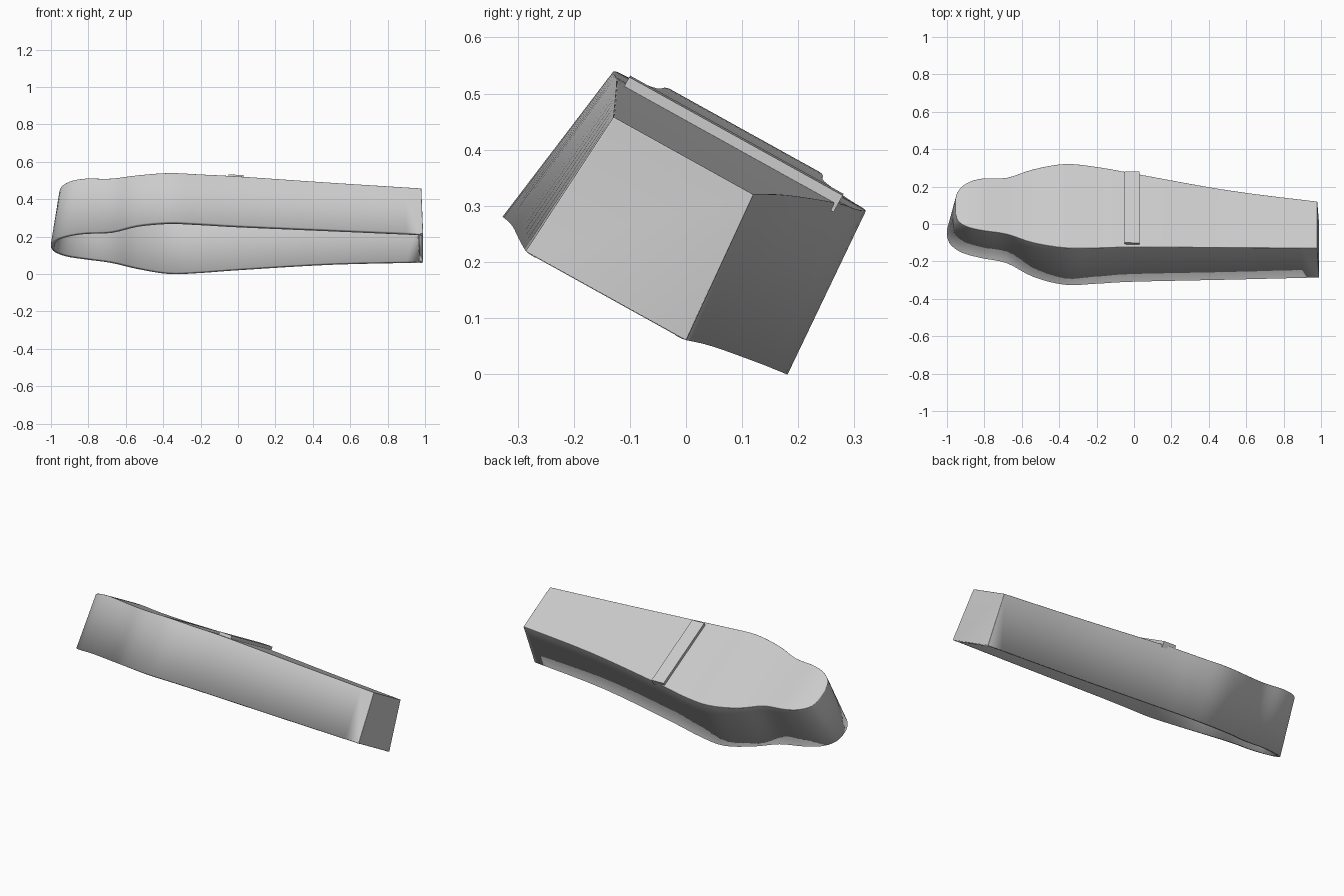
import bpy, bmesh, math
from mathutils import Vector

cube = bpy.data.objects.get("Cube")
if cube:
    bpy.data.objects.remove(cube, do_unlink=True)

TILT = math.radians(29)

stone = bpy.data.materials.new("pale_grey_stone")
stone.use_nodes = True
GREY = (0.6, 0.6, 0.6, 1)
stone.diffuse_color = GREY
stone.node_tree.nodes["Principled BSDF"].inputs["Base Color"].default_value = GREY


def place(x, u, w):
    """Turn lid coordinates (length, across, height) into the tilted pose."""
    return Vector((x, u * math.cos(TILT) + w * math.sin(TILT),
                   -u * math.sin(TILT) + w * math.cos(TILT)))


def make_object(name, bm):
    bmesh.ops.recalc_face_normals(bm, faces=bm.faces)
    mesh = bpy.data.meshes.new(name)
    bm.to_mesh(mesh)
    bm.free()
    mesh.materials.append(stone)
    obj = bpy.data.objects.new(name, mesh)
    bpy.context.collection.objects.link(obj)
    return obj


def smooth(obj):
    bpy.ops.object.select_all(action='DESELECT')
    obj.select_set(True)
    bpy.context.view_layer.objects.active = obj
    bpy.ops.object.shade_smooth_by_angle(angle=math.radians(35))


# Cross-sections from foot to head: rim x, top x, rim right/left,
# top right/left, rim height, top height
SECTIONS = [
    (.99, .98, -.356, -.029, -.335, -.05, .053, .338),
    (.5, .5, -.377, .017, -.347, .004, .066, .366),
    (0, 0, -.397, .103, -.361, .089, .08, .397),
    (-.2, -.2, -.412, .142, -.37, .125, .085, .404),
    (-.37, -.37, -.42, .158, -.373, .139, .088, .411),
    (-.54, -.54, -.375, .115, -.343, .105, .095, .413),
    (-.68, -.68, -.295, .057, -.295, .05, .1, .42),
    (-.82, -.81, -.267, .033, -.278, .04, .108, .43),
    (-.92, -.89, -.235, .0, -.255, .015, .108, .428),
    (-.98, -.94, -.188, -.045, -.215, -.03, .11, .42),
    (-1, -.955, -.14, -.095, -.16, -.08, .11, .415),
]


def spline(rows, steps):
    """Catmull-Rom interpolation between the cross-sections."""
    out = []
    for i in range(len(rows) - 1):
        a, b = rows[max(i - 1, 0)], rows[i]
        c, d = rows[i + 1], rows[min(i + 2, len(rows) - 1)]
        for k in range(steps):
            t = k / steps
            out.append([q + t * ((r - p) + t * ((2*p - 5*q + 4*r - s)
                        + t * (3*q - p - 3*r + s))) / 2
                        for p, q, r, s in zip(a, b, c, d)])
    return out + [rows[-1]]


# Hollow lid: two walls, a top and both ends, open below
bm = bmesh.new()
rings = []
for xb, xt, bl, br, tl, tr, wb, wt in spline(SECTIONS, 4):
    rings.append([bm.verts.new(place(*p)) for p in
                  ((xb, bl, wb), (xt, tl, wt), (xt, tr, wt), (xb, br, wb))])
for a, b in zip(rings, rings[1:]):
    for j in range(3):
        bm.faces.new((a[j], a[j + 1], b[j + 1], b[j]))
bm.faces.new(rings[0])
bm.faces.new(rings[-1])
lid = make_object("coffin_lid", bm)
bevel = lid.modifiers.new("rounded_edges", 'BEVEL')
bevel.width = 0.014
bevel.segments = 3
bevel.limit_method = 'ANGLE'
bevel.angle_limit = math.radians(45)
shell = lid.modifiers.new("wall_thickness", 'SOLIDIFY')
shell.thickness = 0.022
shell.offset = -1
smooth(lid)

# Raised strap across the top
bm = bmesh.new()
rows = []
for u in (-.345, .09):
    rows.append([bm.verts.new(place(x, u, w)) for x, w in
                 ((-.05, .385), (-.05, .417), (.03, .414), (.03, .38))])
for j in range(4):
    k = (j + 1) % 4
    bm.faces.new((rows[0][j], rows[0][k], rows[1][k], rows[1][j]))
bm.faces.new(rows[0])
bm.faces.new(rows[1])
make_object("cross_strap", bm)
